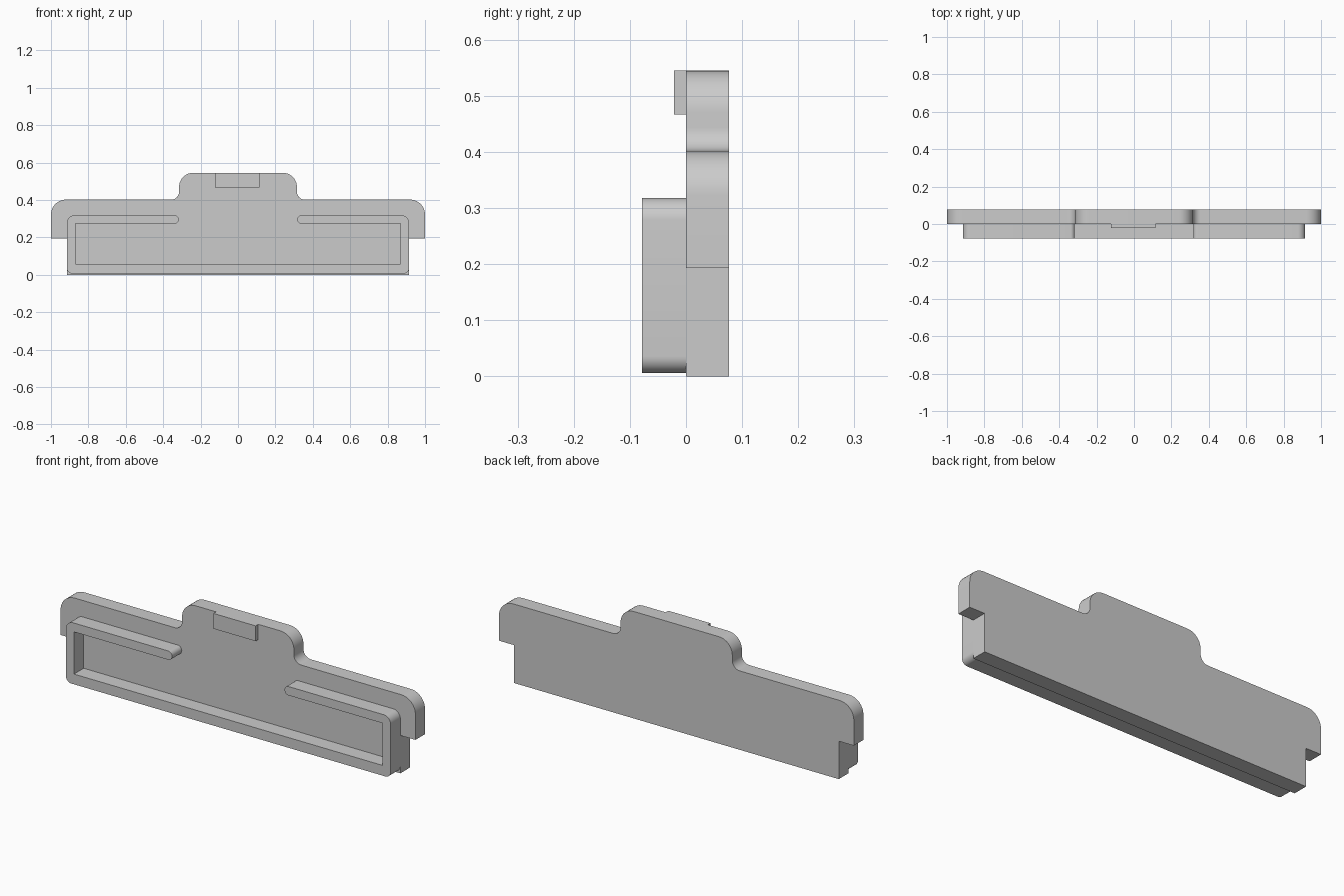
import bpy
import bmesh
import math
from mathutils import Vector

cube = bpy.data.objects.get("Cube")
if cube:
    bpy.data.objects.remove(cube, do_unlink=True)

grey = bpy.data.materials.new("light_grey")
grey.use_nodes = True
colour = (0.6, 0.6, 0.6, 1)
grey.diffuse_color = colour
grey.node_tree.nodes["Principled BSDF"].inputs["Base Color"].default_value = colour


def rounded(corners, steps=10):
    """Outline from (x, z, radius) corners, each replaced by a tangent arc."""
    outline = []
    for i, (x, z, r) in enumerate(corners):
        p = Vector((x, z))
        if r == 0:
            outline.append(p)
            continue
        a = (Vector(corners[i - 1][:2]) - p).normalized()
        b = (Vector(corners[(i + 1) % len(corners)][:2]) - p).normalized()
        # All corners are square, so the arc is a quarter circle
        centre = p + (a + b) * r
        for k in range(steps + 1):
            t = math.pi / 2 * k / steps
            outline.append(centre - b * r * math.cos(t) - a * r * math.sin(t))
    return outline


def extrude_part(name, corners, front, back):
    """Solid made by sweeping a front outline along y."""
    bm = bmesh.new()
    face = bm.faces.new([bm.verts.new((p.x, front, p.y)) for p in rounded(corners)])
    swept = bmesh.ops.extrude_face_region(bm, geom=[face], use_keep_orig=True)
    moved = [v for v in swept["geom"] if isinstance(v, bmesh.types.BMVert)]
    bmesh.ops.translate(bm, verts=moved, vec=(0, back - front, 0))
    bmesh.ops.remove_doubles(bm, verts=bm.verts, dist=1e-5)
    bmesh.ops.recalc_face_normals(bm, faces=bm.faces)
    mesh = bpy.data.meshes.new(name)
    bm.to_mesh(mesh)
    bm.free()
    mesh.materials.append(grey)
    obj = bpy.data.objects.new(name, mesh)
    bpy.context.collection.objects.link(obj)
    bpy.ops.object.select_all(action="DESELECT")
    obj.select_set(True)
    bpy.context.view_layer.objects.active = obj
    bpy.ops.object.shade_smooth_by_angle(angle=math.radians(30))


def mirrored(half):
    """Complete a right-hand outline with its mirror image."""
    return half + [(-x, z, r) for x, z, r in reversed(half)]


# Back plate with stepped ends and a raised centre
extrude_part("back_plate", mirrored([
    (0.915, 0, 0), (0.915, 0.193, 0), (1, 0.193, 0), (1, 0.402, 0.08),
    (0.315, 0.402, 0.042), (0.315, 0.545, 0.075)]), 0, 0.077)

# Front rim, open at the top middle, with rounded bar ends
extrude_part("front_rim", mirrored([
    (0.915, 0.006, 0.03), (0.915, 0.318, 0.04),
    (0.317, 0.318, 0.0224), (0.317, 0.273, 0.0224),
    (0.87, 0.273, 0), (0.87, 0.058, 0)]), -0.078, 0)

# Small catch at the top
extrude_part("top_catch", [
    (-0.123, 0.467, 0), (0.114, 0.467, 0),
    (0.114, 0.545, 0), (-0.123, 0.545, 0)], -0.021, 0)
